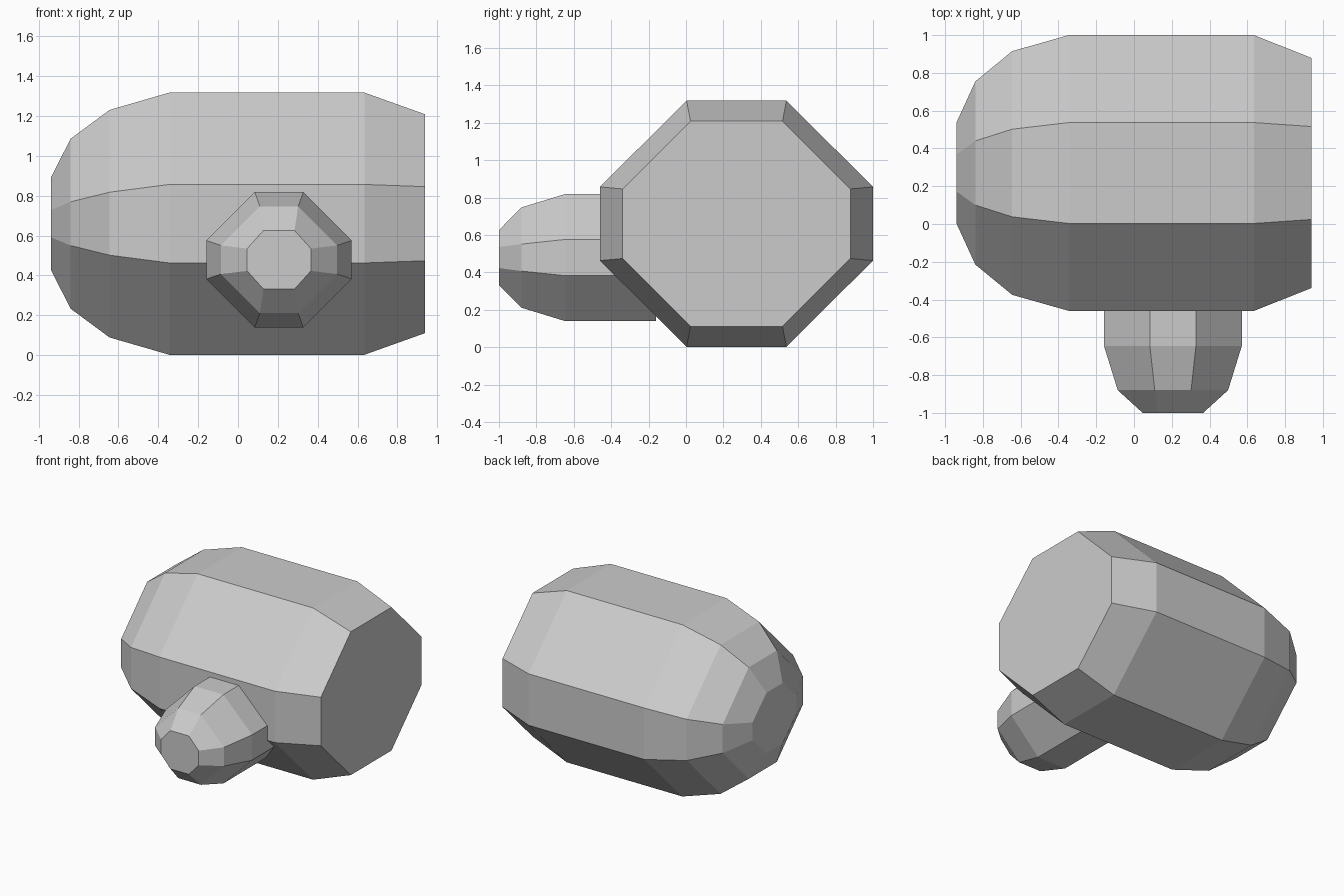
import bpy
import bmesh
from mathutils import Vector

cube = bpy.data.objects.get("Cube")
if cube:
    bpy.data.objects.remove(cube, do_unlink=True)

grey = bpy.data.materials.new("plain_grey")
grey.use_nodes = True
colour = (0.6, 0.6, 0.6, 1)
grey.diffuse_color = colour
grey.node_tree.nodes["Principled BSDF"].inputs["Base Color"].default_value = colour


def octagon(wide, high, flat_w, flat_h):
    """Chamfered rectangle: half sizes and half lengths of its straight sides."""
    quarter = [(wide, flat_h), (flat_w, high)]
    upper = quarter + [(-u, v) for u, v in reversed(quarter)]
    return upper + [(-u, -v) for u, v in upper]


def loft(name, centre, along, across, sections):
    """Skin octagonal sections placed along an axis, capped at both ends."""
    bm = bmesh.new()
    up = Vector((0, 0, 1))
    rings = []
    for position, *sizes in sections:
        base = Vector(centre) + along * position
        rings.append([bm.verts.new(base + across * u + up * v)
                      for u, v in octagon(*sizes)])
    for a, b in zip(rings, rings[1:]):
        for i in range(len(a)):
            j = (i + 1) % len(a)
            bm.faces.new((a[i], a[j], b[j], b[i]))
    bm.faces.new(rings[0])
    bm.faces.new(rings[-1])
    bmesh.ops.recalc_face_normals(bm, faces=bm.faces)
    mesh = bpy.data.meshes.new(name)
    bm.to_mesh(mesh)
    bm.free()
    mesh.materials.append(grey)
    obj = bpy.data.objects.new(name, mesh)
    bpy.context.collection.objects.link(obj)
    return obj


X, Y = Vector((1, 0, 0)), Vector((0, 1, 0))

# Large body, rounded at the right end and chamfered at the left end
loft("body", (0, 0.27, 0.66), X, Y, [
    (-0.94, 0.267, 0.231, 0.097, 0.068),
    (-0.84, 0.485, 0.427, 0.17, 0.11),
    (-0.645, 0.645, 0.571, 0.232, 0.158),
    (-0.345, 0.73, 0.658, 0.267, 0.197),
    (0.635, 0.73, 0.658, 0.267, 0.197),
    (0.94, 0.609, 0.549, 0.246, 0.186),
])

# Small stub projecting from the front
loft("front_stub", (0.206, 0, 0.479), Y, X, [
    (-0.16, 0.365, 0.34, 0.122, 0.097),
    (-0.645, 0.365, 0.34, 0.122, 0.097),
    (-0.88, 0.292, 0.268, 0.096, 0.072),
    (-1.0, 0.16, 0.147, 0.078, 0.056),
])
